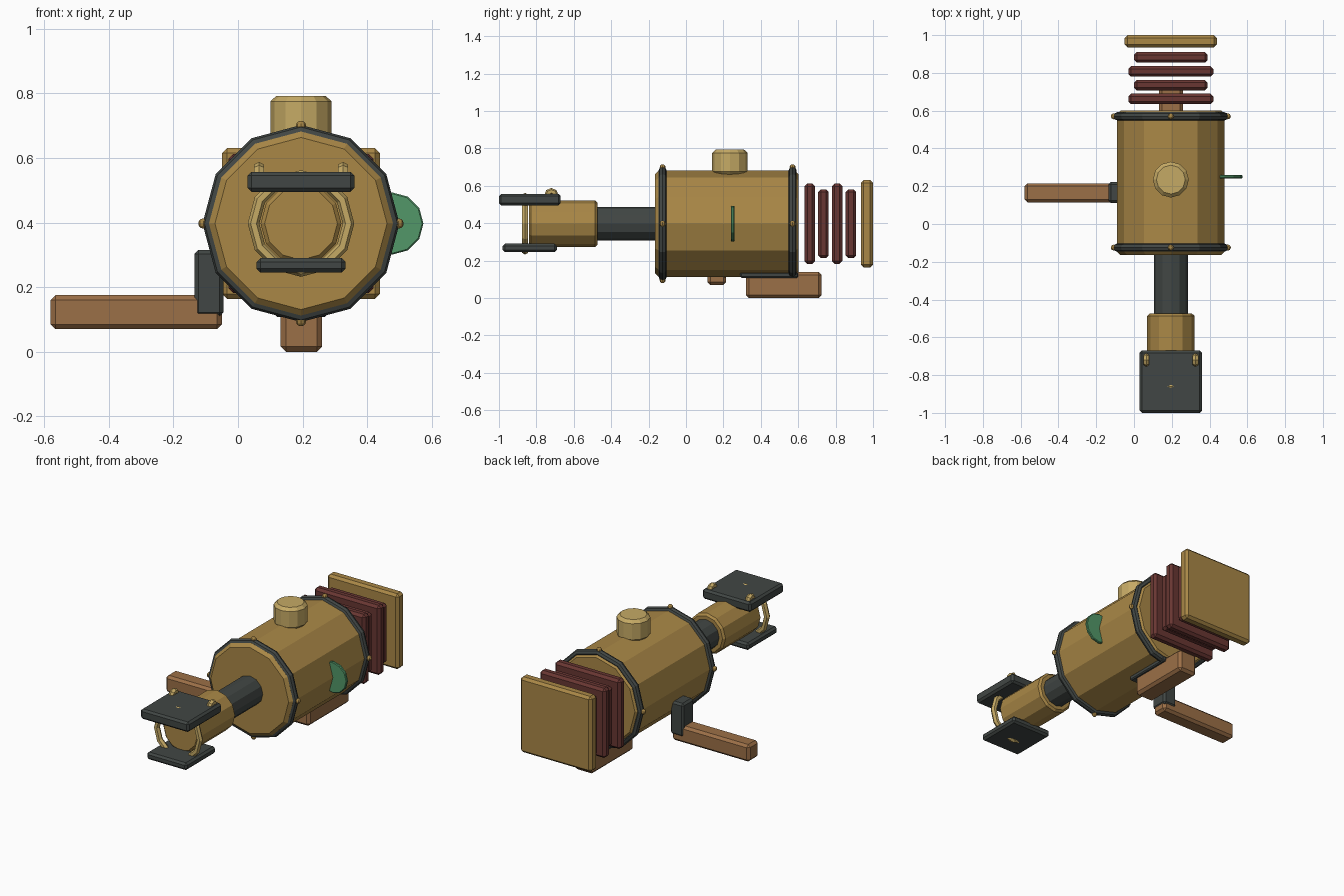
import bpy, math
from mathutils import Vector

if "Cube" in bpy.data.objects:
    bpy.data.objects.remove(bpy.data.objects["Cube"])

CX, CZ = 0.195, 0.397          # long axis of the machine
H = math.pi / 2
ALONG_Y, ALONG_X, UP = (-H, 0, 0), (0, H, 0), (0, 0, 0)


def material(name, rgb):
    m = bpy.data.materials.new(name)
    m.diffuse_color = (*rgb, 1)
    m.use_nodes = True
    m.node_tree.nodes["Principled BSDF"].inputs["Base Color"].default_value = m.diffuse_color
    return m


BRASS = material("brass", (0.40, 0.245, 0.062))
PALE = material("pale_brass", (0.56, 0.40, 0.13))
IRON = material("dark_iron", (0.053, 0.062, 0.058))
WOOD = material("wood", (0.33, 0.16, 0.063))
LEATHER = material("red_leather", (0.14, 0.037, 0.032))
GREEN = material("green_glass", (0.085, 0.31, 0.14))


def finish(name, mat, bevel=0):
    o = bpy.context.object
    o.name = name
    o.data.materials.append(mat)
    if bevel:
        b = o.modifiers.new("edge", 'BEVEL')
        b.width, b.segments = bevel, 1
        b.limit_method, b.angle_limit = 'ANGLE', math.radians(40)
    return o


def box(name, mat, x, y, z, bevel=0.012):
    """Box from (low, high) pairs."""
    lo, hi = Vector(p[0] for p in (x, y, z)), Vector(p[1] for p in (x, y, z))
    bpy.ops.mesh.primitive_cube_add(size=1, location=(lo + hi) / 2)
    bpy.context.object.scale = hi - lo
    bpy.ops.object.transform_apply(location=False, rotation=False, scale=True)
    return finish(name, mat, bevel)


def cylinder(name, mat, loc, r, depth, rot, bevel=0.012):
    bpy.ops.mesh.primitive_cylinder_add(vertices=12, radius=r, depth=depth,
                                        location=loc, rotation=rot)
    return finish(name, mat, bevel)


def ring(name, mat, loc, major, minor, rot, sides=6, steps=12):
    bpy.ops.mesh.primitive_torus_add(major_segments=steps, minor_segments=sides,
                                     major_radius=major, minor_radius=minor,
                                     location=loc, rotation=rot)
    return finish(name, mat)


# Main barrel, neck and nozzle
cylinder("barrel", BRASS, (CX, 0.218, CZ), 0.285, 0.765, ALONG_Y, 0.018)
cylinder("neck", IRON, (CX, -0.31, CZ), 0.09, 0.40, ALONG_Y, 0)
cylinder("nozzle", BRASS, (CX, -0.657, CZ), 0.125, 0.365, ALONG_Y)
ring("nozzle_ring", PALE, (CX, -0.86, CZ), 0.147, 0.018, ALONG_Y)

# Barrel bands with four rivets each
for i, y in enumerate((-0.125, 0.57)):
    ring(f"barrel_band_{i}", IRON, (CX, y, CZ), 0.283, 0.022, ALONG_Y, 8)
    for k in range(4):
        a = k * H
        bpy.ops.mesh.primitive_uv_sphere_add(
            segments=8, ring_count=6, radius=0.016,
            location=(CX + 0.302 * math.cos(a), y, CZ + 0.302 * math.sin(a)))
        finish(f"rivet_{i}_{k}", BRASS)

# Jaw plates at the nozzle and their loops
box("upper_jaw", IRON, (0.03, 0.36), (-1.0, -0.67), (0.495, 0.557))
box("lower_jaw", IRON, (0.058, 0.333), (-0.98, -0.69), (0.245, 0.29))
for i, s in enumerate((-1, 1)):
    ring(f"jaw_loop_{i}", PALE, (CX + s * 0.13, -0.72, 0.55), 0.02, 0.018,
         ALONG_X, 6, 8)

# Filler cap on top and gauge disc on the side
cylinder("filler_cap", PALE, (CX, 0.235, 0.725), 0.095, 0.135, UP, 0.018)
cylinder("gauge_disc", GREEN, (0.478, 0.25, CZ), 0.096, 0.018, ALONG_Y, 0.004)

# Side crank
box("crank_arm", IRON, (-0.135, -0.045), (0.112, 0.222), (0.11, 0.315))
box("crank_handle", WOOD, (-0.58, -0.05), (0.115, 0.215), (0.07, 0.175), 0.015)

# Underside grip and its mounting plate
box("grip_mount", IRON, (0.115, 0.275), (0.29, 0.60), (0.108, 0.137), 0.006)
box("grip", WOOD, (0.132, 0.26), (0.32, 0.725), (0.0, 0.14), 0.016)

# Bellows folds and end plate
for i, y in enumerate((0.662, 0.735, 0.808, 0.882)):
    w, h = (0.225, 0.215) if i % 2 == 0 else (0.195, 0.184)
    box(f"bellows_fold_{i}", LEATHER, (CX - w, CX + w), (y - 0.028, y + 0.028),
        (CZ - h, CZ + h), 0.015)
box("bellows_end_plate", BRASS, (CX - 0.244, CX + 0.244), (0.935, 1.0),
    (CZ - 0.233, CZ + 0.233), 0.015)
